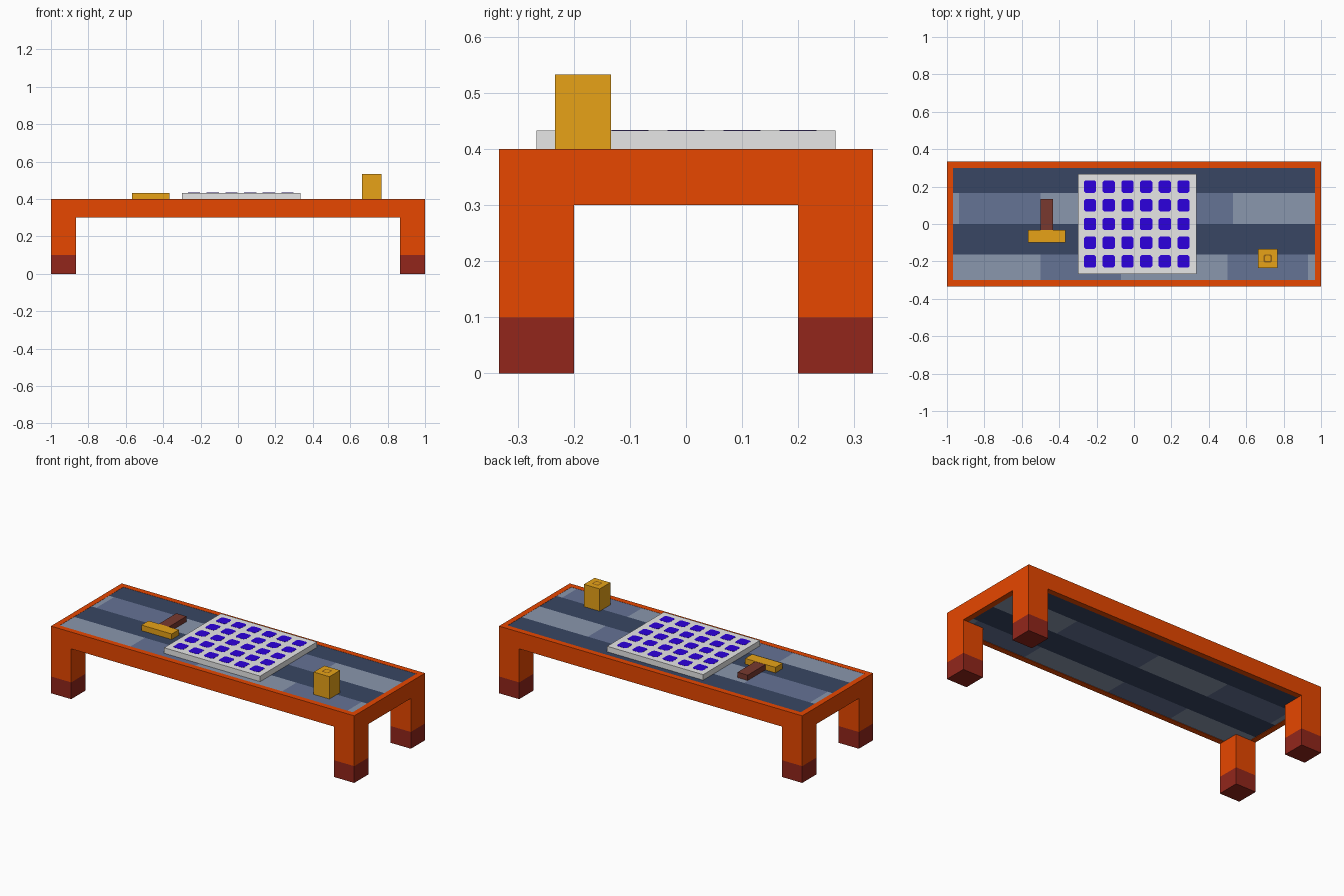
import bpy, bmesh

if "Cube" in bpy.data.objects:
    bpy.data.objects.remove(bpy.data.objects["Cube"])


def mat(name, r, g, b):
    """Flat material from 0-255 display values, stored as linear."""
    m = bpy.data.materials.new(name)
    lin = [c / 255 / 12.92 if c < 11 else ((c / 255 + .055) / 1.055) ** 2.4 for c in (r, g, b)]
    m.diffuse_color = (*lin, 1)
    m.use_nodes = True
    m.node_tree.nodes["Principled BSDF"].inputs["Base Color"].default_value = m.diffuse_color
    return m


ORANGE = mat("orange", 234, 72, 0)
DARK_RED = mat("dark red", 146, 38, 27)
GREY = mat("light grey", 232, 232, 232)
BLUE = mat("violet blue", 44, 0, 221)
GOLD = mat("gold", 234, 165, 24)
DARK_GOLD = mat("dark gold", 150, 100, 20)
BROWN = mat("brown", 120, 57, 47)
SLATE = [mat("dark slate", 56, 70, 99),
         mat("mid slate", 101, 115, 149),
         mat("light slate", 138, 151, 173)]


def finish(name, bm, *mats):
    bmesh.ops.recalc_face_normals(bm, faces=bm.faces)
    me = bpy.data.meshes.new(name)
    bm.to_mesh(me)
    bm.free()
    for m in mats:
        me.materials.append(m)
    ob = bpy.data.objects.new(name, me)
    bpy.context.collection.objects.link(ob)
    return ob


def add_box(bm, x0, x1, y0, y1, z0, z1):
    for v in bmesh.ops.create_cube(bm, size=1)["verts"]:
        v.co.x = x1 if v.co.x > 0 else x0
        v.co.y = y1 if v.co.y > 0 else y0
        v.co.z = z1 if v.co.z > 0 else z0


def box(name, m, *dims):
    bm = bmesh.new()
    add_box(bm, *dims)
    return finish(name, bm, m)


def octagon(cx, cy, h, c):
    """Square of half size h with corners cut by c."""
    k = h - c
    pts = [(h, -k), (h, k), (k, h), (-k, h), (-h, k), (-h, -k), (-k, -h), (k, -h)]
    return [(cx + x, cy + y) for x, y in pts]


X, Y, RIM, LEG, TOP, APRON = 1.0, .3333, .0333, .1333, .4, .3

# Open rectangular frame around the tabletop
bm = bmesh.new()
corners = [(-1, -1), (1, -1), (1, 1), (-1, 1)]
loops = [[bm.verts.new((sx * (X - d), sy * (Y - d), z)) for sx, sy in corners]
         for d, z in [(0, APRON), (0, TOP), (RIM, TOP), (RIM, APRON)]]
for a, b in zip(loops, loops[1:] + loops[:1]):
    for i in range(4):
        j = (i + 1) % 4
        bm.faces.new((a[i], a[j], b[j], b[i]))
finish("frame", bm, ORANGE)

# Legs with dark feet
for sx, sy in corners:
    xs = sorted((sx * X, sx * (X - LEG)))
    ys = sorted((sy * Y, sy * (Y - LEG)))
    tag = ("back_" if sy > 0 else "front_") + ("right" if sx > 0 else "left")
    box(tag + "_leg", ORANGE, *xs, *ys, .1, APRON)
    box(tag + "_foot", DARK_RED, *xs, *ys, 0, .1)

# Tabletop planks: rows of coloured patches, on the top and the underside
ix, iy = X - RIM, Y - RIM
rows = [(.167, iy, [-ix, ix], [0]),
        (0, .167, [-ix, -.935, -.5, -.03, .53, ix], [2, 1, 2, 1, 2]),
        (-.163, 0, [-ix, ix], [0]),
        (-iy, -.163, [-ix, -.5, -.07, .5, .93, ix], [2, 1, 2, 1, 2])]
bm = bmesh.new()
for y0, y1, cuts, tones in rows:
    for x0, x1, tone in zip(cuts, cuts[1:], tones):
        for z in (TOP - .001, APRON + .003):
            pts = [(x0, y0), (x1, y0), (x1, y1), (x0, y1)]
            f = bm.faces.new([bm.verts.new((x, y, z)) for x, y in pts])
            f.material_index = tone
bmesh.ops.remove_doubles(bm, verts=bm.verts, dist=1e-5)
top = finish("tabletop", bm, *SLATE)
# Top faces point up and underside faces point down
for p in top.data.polygons:
    if (p.normal.z > 0) != (p.center.z > .35):
        p.flip()

# Grey board with a grid of blue squares with clipped corners
box("board", GREY, -.3, .333, -.267, .267, TOP, .433)
bm = bmesh.new()
for i in range(6):
    for j in range(5):
        pts = octagon(-.235 + .1 * i, -.2 + .1 * j, .033, .009)
        f = bm.faces.new([bm.verts.new((x, y, .433)) for x, y in pts])
        side = bmesh.ops.extrude_face_region(bm, geom=[f])["geom"]
        bmesh.ops.translate(bm, vec=(0, 0, .0008),
                            verts=[v for v in side if isinstance(v, bmesh.types.BMVert)])
finish("board_squares", bm, BLUE)

# Mallet lying on the table
box("mallet_head", GOLD, -.567, -.367, -.1, -.033, TOP, .433)
box("mallet_handle", BROWN, -.5, -.433, -.033, .133, TOP, .432)

# Square post with a small dark ring marked on its top
box("post", GOLD, .663, .767, -.234, -.134, TOP, .533)
bm = bmesh.new()
outer, inner = (octagon(.715, -.184, h, .006) for h in (.022, .015))
ro, ri = ([bm.verts.new((x, y, .5338)) for x, y in ring] for ring in (outer, inner))
for i in range(8):
    j = (i + 1) % 8
    bm.faces.new((ro[i], ro[j], ri[j], ri[i]))
ring = finish("post_ring", bm, DARK_GOLD)
for p in ring.data.polygons:
    if p.normal.z < 0:
        p.flip()
